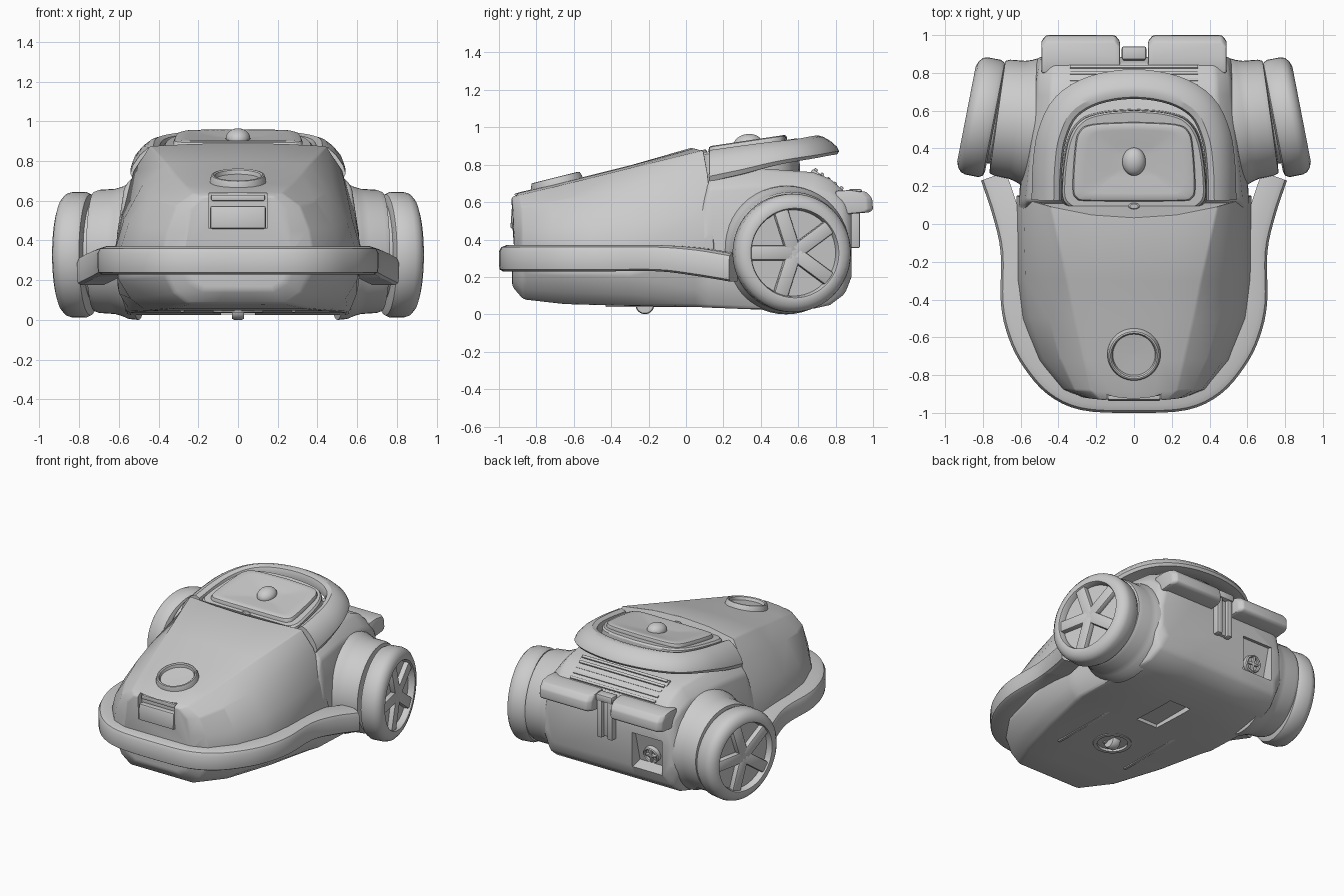
import bpy, bmesh
from math import sin, cos, pi, radians
from mathutils import Vector, Matrix

if "Cube" in bpy.data.objects:
    bpy.data.objects.remove(bpy.data.objects["Cube"])

T = lambda x, y, z: Matrix.Translation((x, y, z))
R = lambda a, ax: Matrix.Rotation(radians(a), 4, ax)


def make(name, bm, M=None, bevel=0, seg=2, angle=25):
    bmesh.ops.recalc_face_normals(bm, faces=bm.faces)
    me = bpy.data.meshes.new(name)
    bm.to_mesh(me)
    bm.free()
    if M:
        me.transform(M)
    ob = bpy.data.objects.new(name, me)
    bpy.context.collection.objects.link(ob)
    if bevel:
        b = ob.modifiers.new("bevel", 'BEVEL')
        b.width, b.segments, b.angle_limit = bevel, seg, radians(angle)
    return ob


def loft(name, rings, M=None, **kw):
    bm = bmesh.new()
    vs = [[bm.verts.new(p) for p in r] for r in rings]
    n = len(rings[0])
    for a, b in zip(vs, vs[1:]):
        for i in range(n):
            j = (i + 1) % n
            bm.faces.new((a[i], a[j], b[j], b[i]))
    bm.faces.new(vs[0])
    bm.faces.new(vs[-1])
    return make(name, bm, M, **kw)


def lathe(name, prof, M, n=48):
    return loft(name, [[(r * cos(2 * pi * i / n), r * sin(2 * pi * i / n), h)
                        for i in range(n)] for r, h in prof], M)


def box(name, size, M, bevel=0.01):
    bm = bmesh.new()
    bmesh.ops.create_cube(bm, size=1, matrix=Matrix.Diagonal((*size, 1)))
    return make(name, bm, M, bevel=bevel)


def smooth(pts, n=4):
    # Catmull-Rom through the points
    p = [Vector(q) for q in pts]
    p = [2 * p[0] - p[1]] + p + [2 * p[-1] - p[-2]]
    out = []
    for i in range(1, len(p) - 2):
        a, b, c, d = p[i - 1:i + 3]
        for k in range(n):
            t = k / n
            out.append(.5 * (2 * b + (c - a) * t + (2 * a - 5 * b + 4 * c - d) * t * t
                             + (3 * b - a - 3 * c + d) * t ** 3))
    return out + [p[-2]]


def mirrored(half):
    # half runs from +x side to the centre plane (x = 0)
    return [Vector(p) for p in half] + [Vector((-p[0], *p[1:])) for p in half[-2::-1]]


def sweep(name, half, section, sign):
    path = smooth(mirrored(half))
    rings = []
    for i, p in enumerate(path):
        t = path[min(i + 1, len(path) - 1)] - path[max(i - 1, 0)]
        o = Vector((t.y, -t.x)).normalized() * sign
        rings.append([(p.x + o.x * d, p.y + o.y * d, p.z + v * p.w) for d, v in section])
    return loft(name, rings)


def cut(ob, cutter):
    m = ob.modifiers.new("cut", 'BOOLEAN')
    m.object, m.solver = cutter, 'EXACT'
    cutter.hide_render = True
    cutters.append(cutter)


cutters = []

# Lower and rear body; wb is the width of the underside
rings = []
for y, zt, w, zb, wb in [(-.93, .34, .27, .15, .17), (-.87, .36, .37, .08, .25),
                         (-.65, .36, .52, .055, .36), (-.3, .36, .61, .045, .46),
                         (.05, .5, .62, .04, .54), (.12, .76, .61, .036, .56),
                         (.4, .78, .58, .025, .56), (.68, .76, .55, .03, .53),
                         (.77, .725, .545, .05, .51), (.85, .655, .53, .11, .49),
                         (.885, .56, .50, .2, .46)]:
    h = zt - zb
    half = [(x, y, zb + h * b) for x, b in
            [(.4 * w, 1), (.8 * w, 1), (.94 * w, .88), (w, .55), (.35 * w + .65 * wb + .03, .2),
             (wb, 0), (wb * .4, 0)]]
    rings.append(half + [(-x, yy, z) for x, yy, z in half[::-1]])
body = loft("lower_body", rings, bevel=.025)
cut(body, box("socket_cutter", (.24, .3, .24), T(-.31, .97, .29) @ R(-14, 'X'), 0))
cut(body, lathe("caster_cutter", [(.12, -.1), (.10, .05)], T(0, -.22, .05)))
cut(body, box("panel_cutter", (.17, .34, .06), T(0, .3, .03), 0))

# Upper shell, faceted and tapering to the front
rings = []
for y, zt, ws, c in [(-.94, .635, (.27, .26, .24, .18), .3), (-.89, .653, (.38, .36, .315, .225), .1),
                     (-.72, .692, (.51, .475, .39, .265), 0), (-.5, .746, (.60, .55, .45, .315), 0),
                     (-.3, .796, (.625, .575, .48, .355), 0), (.035, .892, (.625, .585, .525, .445), .3)]:
    f = zt - .33
    half = [(x, y + c * x * x, z) for x, z in
            zip(ws, (.33, .33 + f * .38, .33 + f * .75, zt - .015))]
    half.append((ws[3] * .5, y + c * (ws[3] * .5) ** 2, zt - .003))
    rings.append(half + [(0, y, zt)] + [(-x, yy, z) for x, yy, z in half[::-1]])
shell = loft("upper_shell", rings, bevel=.01)
cut(shell, box("latch_cutter", (.29, .08, .18), T(0, -.93, .55), 0))
box("front_latch", (.28, .05, .115), T(0, -.91, .515) @ R(-4, 'X'))
box("front_latch_lip", (.27, .02, .03), T(0, -.90, .615), .006)

# Wrap-around bumper
sweep("bumper",
      [(.81, .23, .25, .15), (.75, .05, .28, .15), (.706, -.15, .30, .14), (.705, -.42, .30, .14),
       (.665, -.6, .30, .14), (.59, -.75, .30, .14), (.46, -.90, .30, .14), (.28, -.985, .30, .14),
       (0, -1.0, .30, .14)],
      [(-.14, -.5), (-.02, -.5), (-.004, -.43), (0, -.25), (0, .25), (-.012, .42), (-.04, .5),
       (-.14, .5)], -1)

# Carrying handle
sweep("carry_handle",
      [(.465, .125, .80, 1.55), (.46, .3, .832, 1.4), (.435, .47, .865, 1.15), (.36, .62, .888, 1),
       (.21, .71, .905, .95), (0, .742, .91, .95)],
      [(-.075, -.03), (-.08, .01), (-.07, .04), (-.04, .05), (-.01, .042), (.03, .018),
       (.065, -.015), (.077, -.04), (.065, -.058), (.03, -.06), (-.05, -.05)], 1)


# Lid behind the shell, with raised and dished panel
def pad(name, half, tiers):
    right = smooth(half)
    outline = right + [Vector((-p.x, p.y)) for p in right[-2:0:-1]]
    return loft(name, [[(p.x * s, .33 + (p.y - .33) * s,
                         .885 + .15 * (.33 + (p.y - .33) * s - .1) + dz) for p in outline]
                       for s, dz in tiers])


pad("lid", [(0, .03), (.25, .055), (.37, .1), (.39, .2), (.36, .43), (.29, .55), (.17, .595), (0, .61)],
    [(1.0, -.2), (.98, -.06), (.97, -.03), (.94, -.018), (.5, -.018)])
pad("lid_panel", [(0, .12), (.25, .122), (.305, .135), (.325, .19), (.313, .4), (.29, .49),
                  (.22, .528), (0, .54)],
    [(1, -.03), (1, -.008), (.98, .005), (.93, .01), (.8, .01), (.4, -.006), (.2, -.008)])
bm = bmesh.new()
bmesh.ops.create_uvsphere(bm, u_segments=32, v_segments=16, radius=1,
                          matrix=Matrix.Diagonal((.062, .075, .05, 1)))
make("lid_knob", bm, T(0, .33, .914) @ R(8, 'X'))
lathe("lid_button", [(.03, -.02), (.03, .006), (.022, .012), (.001, .012)],
      T(0, .095, .868) @ R(8, 'X') @ Matrix.Diagonal((1, .55, 1, 1)), 24)

# Hose port on the front slope
lathe("hose_port", [(.145, -.04), (.14, .012), (.132, .032), (.124, .034), (.117, .028), (.112, .008),
                    (.001, .005)], T(0, -.69, .699) @ R(14, 'X'))

# Wheels, spokes and wheel housings
for s, side in ((1, "right"), (-1, "left")):
    face = lambda toe: R(toe if s > 0 else 180 - toe, 'Z') @ R(90, 'Y')
    lathe("wheel_housing_" + side, [(.345, 0), (.34, .05), (.325, .085), (.315, .12), (.31, .2),
                                    (.30, .225), (.25, .23), (.25, .3)], T(.5 * s, .535, .345) @ face(8))
    W = T(.735 * s, .553, .328) @ face(11)
    lathe("wheel_" + side, [(.05, 0), (.28, 0), (.305, .008), (.316, .03), (.316, .1), (.308, .125),
                            (.285, .145), (.255, .155), (.24, .153), (.235, .143), (.23, .11),
                            (.001, .11)], W)
    lathe("wheel_hub_" + side, [(.07, .1), (.065, .138), (.03, .144), (.001, .144)], W, 32)
    for i in range(5):
        box("wheel_spoke_" + side, (.23, .078, .05), W @ R(-90 + 72 * i, 'Z') @ T(.122, 0, .12), .01)

    # Rear cord rests, clip prongs and underside rails
    rest = [(.80, .66), (.88, .665), (.965, .655), (.995, .62), (1.0, .56), (.98, .545), (.8, .53)]
    loft("rear_rest_" + side, [[(s * x, y if y < .9 else y - d, z) for y, z in rest]
                               for x, d in ((.075, .03), (.10, 0), (.465, 0), (.49, .03))], bevel=.008)
    box("clip_prong_" + side, (.04, .06, .29), T(.042 * s, .9, .50), .008)
    box("underside_rail_" + side, (.022, .56, .03), T(.28 * s, -.15, .053), .006)

# Rear clip back plate and hook
box("clip_plate", (.12, .04, .28), T(0, .885, .50))
box("clip_hook", (.13, .07, .05), T(0, .905, .645))

# Exhaust vent slats
slope = -35
box("vent_base", (.70, .2, .02), T(0, .755, .712) @ R(slope, 'X'), .005)
for i in range(5):
    t = (i - 2) * .042
    box("vent_slat", (.68, .02, .03), T(0, .755, .712) @ R(slope, 'X') @ T(0, t, .007), .005)

# Power socket in the rear recess
S = T(-.31, .825, .29) @ R(-104, 'X')
lathe("power_socket", [(.06, -.02), (.06, .02), (.053, .026), (.046, .02), (.044, .005), (.001, .005)], S)
box("socket_bar", (.02, .1, .02), S @ T(0, 0, .015), .005)
box("socket_pin", (.08, .018, .02), S @ T(0, 0, .015), .005)

# Front caster and its rim
lathe("caster_rim", [(.10, .055), (.10, .038), (.125, .038), (.13, .055)], T(0, -.22, 0))
lathe("caster_wheel", [(.02, -.03), (.045, -.03), (.05, -.02), (.05, .02), (.045, .03), (.02, .03)],
      T(0, -.22, .051) @ R(90, 'Y'), 32)
box("caster_fork", (.09, .04, .08), T(0, -.25, .085), .01)

# Apply modifiers, drop cutters, smooth shading
bpy.ops.object.select_all(action='SELECT')
bpy.context.view_layer.objects.active = body
bpy.ops.object.convert(target='MESH')
for c in cutters:
    bpy.data.objects.remove(c)
bpy.ops.object.select_all(action='SELECT')
bpy.ops.object.shade_smooth_by_angle(angle=radians(32))
